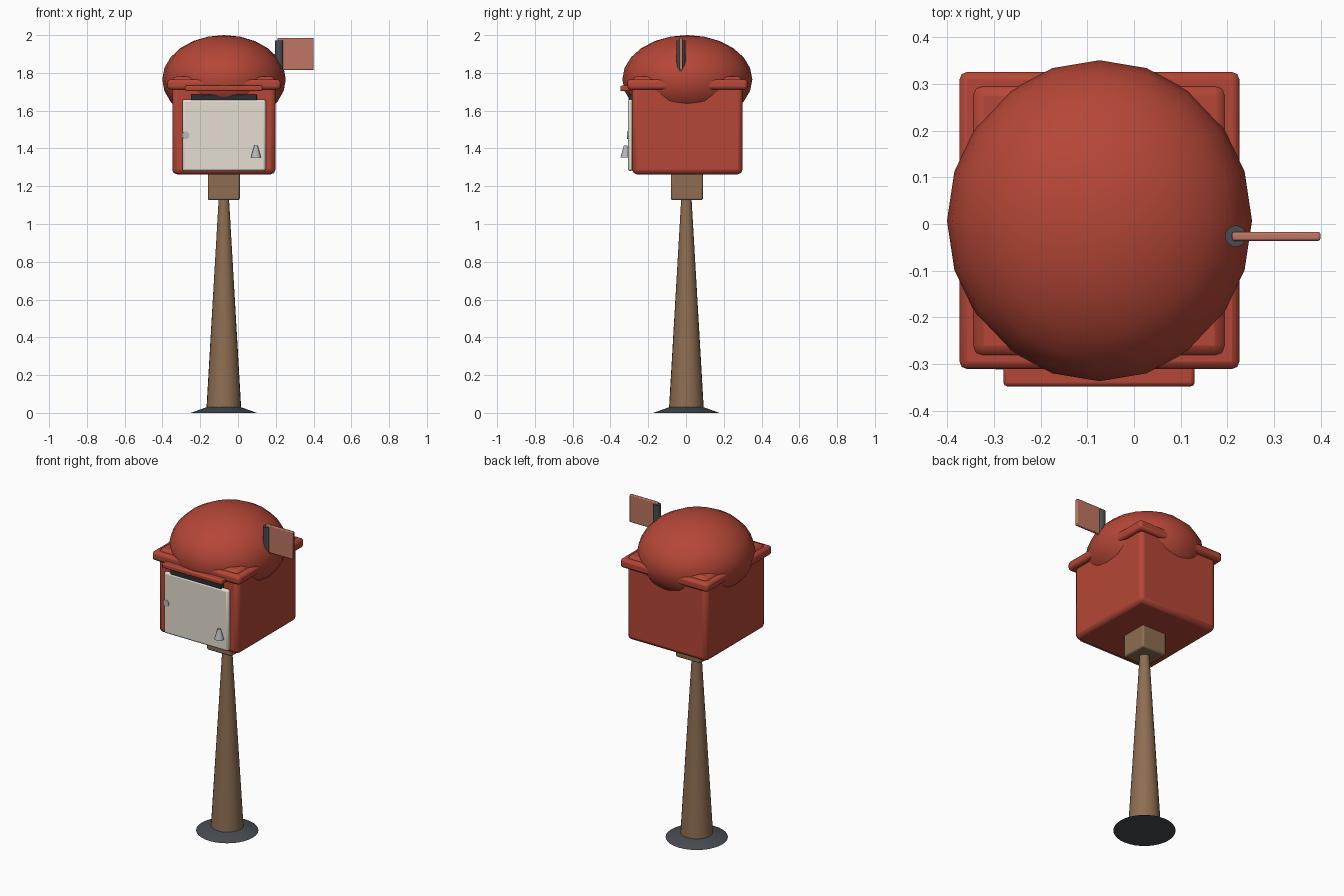
import bpy, math

if "Cube" in bpy.data.objects:
    bpy.data.objects.remove(bpy.data.objects["Cube"])

CX, CY = -0.075, 0.006   # axis of the post and box


def material(name, r, g, b):
    m = bpy.data.materials.new(name)
    m.diffuse_color = (r, g, b, 1)
    m.use_nodes = True
    m.node_tree.nodes["Principled BSDF"].inputs["Base Color"].default_value = m.diffuse_color
    return m


RED = material("red_paint", 0.46, 0.062, 0.038)
FLAG = material("flag_paint", 0.52, 0.18, 0.125)
WOOD = material("wood", 0.27, 0.155, 0.085)
DOOR = material("door_paint", 0.78, 0.73, 0.64)
DARK = material("dark_metal", 0.065, 0.072, 0.082)
BLACK = material("slot_black", 0.025, 0.027, 0.03)
STEEL = material("steel", 0.48, 0.48, 0.50)


def finish(name, mat, angle=35):
    o = bpy.context.object
    o.name = name
    o.data.materials.append(mat)
    bpy.ops.object.shade_smooth_by_angle(angle=math.radians(angle))
    return o


def box(name, x, y, z, mat, bevel):
    """Bevelled box from (min, max) ranges."""
    mid = [(a + b) / 2 for a, b in (x, y, z)]
    bpy.ops.mesh.primitive_cube_add(size=1, location=mid)
    o = bpy.context.object
    o.scale = [b - a for a, b in (x, y, z)]
    bpy.ops.object.transform_apply(location=False, rotation=False, scale=True)
    m = o.modifiers.new("bevel", 'BEVEL')
    m.width, m.segments = bevel, 2
    return finish(name, mat)


def cone(name, x, y, z, r1, r2, mat, sides=24, rot=(0, 0, 0)):
    """Tapered round part; z is the (bottom, top) range along its axis."""
    bpy.ops.mesh.primitive_cone_add(vertices=sides, radius1=r1, radius2=r2, depth=z[1] - z[0],
                                    location=(x, y, (z[0] + z[1]) / 2), rotation=rot)
    return finish(name, mat)


# Post, foot and mounting block
cone("ground_foot", CX, CY - 0.004, (0, 0.034), 0.175, 0.08, DARK, 32)
cone("post", CX, CY - 0.004, (0.005, 1.14), 0.093, 0.027, WOOD)
box("mount_block", (-0.16, 0.01), (-0.080, 0.090), (1.126, 1.29), WOOD, 0.01)

# Box body, collar around its top, and domed roof
box("box_body", (-0.348, 0.198), (-0.285, 0.299), (1.263, 1.782), RED, 0.025)
box("roof_collar", (-0.374, 0.226), (-0.311, 0.326), (1.711, 1.766), RED, 0.016)
bpy.ops.mesh.primitive_uv_sphere_add(segments=20, ring_count=12, radius=1, location=(-0.074, 0.007, 1.765))
bpy.context.object.scale = (0.327, 0.344, 0.235)
bpy.ops.object.transform_apply(location=False, rotation=False, scale=True)
finish("roof_dome", RED, 60)

# Front: slot under a visor, door with lock and pull
box("letter_slot", (-0.25, 0.10), (-0.305, -0.27), (1.64, 1.685), BLACK, 0.004)
box("slot_visor", (-0.28, 0.13), (-0.348, -0.28), (1.703, 1.733), RED, 0.008)
box("door", (-0.295, 0.147), (-0.308, -0.28), (1.28, 1.66), DOOR, 0.012)
cone("door_lock", -0.277, -0.303, (1.461, 1.479), 0.02, 0.02, STEEL, 16, (math.pi / 2, 0, 0))
cone("door_pull", 0.095, -0.32, (1.353, 1.415), 0.027, 0.009, STEEL, 16)

# Signal flag on the right
cone("flag_post", 0.218, -0.026, (1.74, 1.972), 0.023, 0.023, DARK, 16)
box("signal_flag", (0.21, 0.40), (-0.036, -0.017), (1.815, 1.985), FLAG, 0.005)
